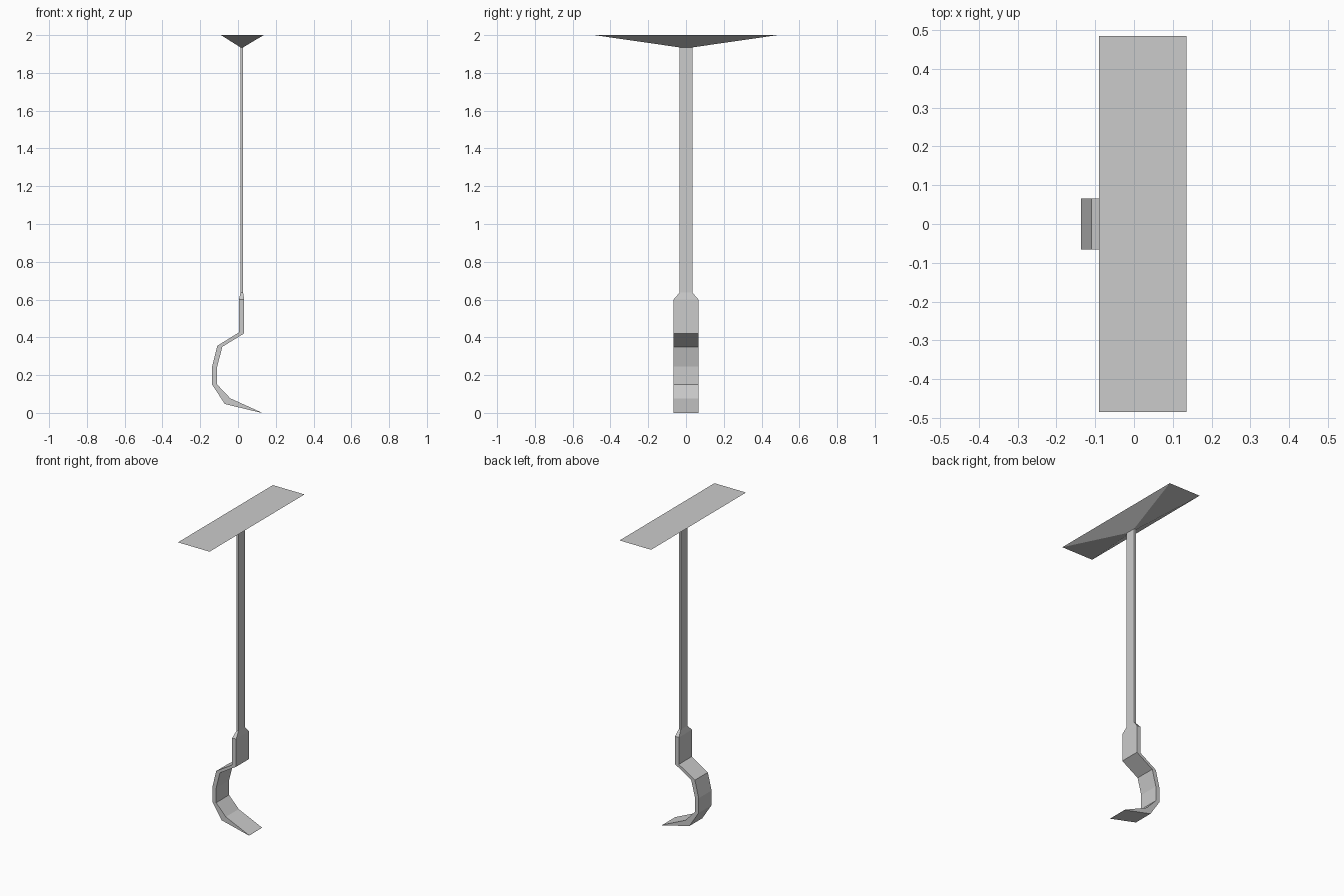
import bpy, bmesh

if "Cube" in bpy.data.objects:
    bpy.data.objects.remove(bpy.data.objects["Cube"])


def loft(name, rings, cap_start=False, cap_end=False):
    """Skin four-cornered rings given as ((x0, z0), (x1, z1), half_width)."""
    bm = bmesh.new()
    loops = []
    for (x0, z0), (x1, z1), w in rings:
        loops.append([bm.verts.new(p) for p in
                      ((x0, -w, z0), (x1, -w, z1), (x1, w, z1), (x0, w, z0))])
    for a, b in zip(loops, loops[1:]):
        for i in range(4):
            j = (i + 1) % 4
            bm.faces.new((a[i], a[j], b[j], b[i]))
    if cap_start:
        bm.faces.new(loops[0])
    if cap_end:
        bm.faces.new(loops[-1])
    bmesh.ops.remove_doubles(bm, verts=bm.verts, dist=1e-5)
    bmesh.ops.recalc_face_normals(bm, faces=bm.faces)
    mesh = bpy.data.meshes.new(name)
    bm.to_mesh(mesh)
    bm.free()
    obj = bpy.data.objects.new(name, mesh)
    bpy.context.collection.objects.link(obj)
    return obj


def level(x0, x1, z, w):
    return ((x0, z), (x1, z), w)


SHAFT = (0.013, 0.027)
SHAFT_W = 0.034
BLADE_W = 0.066

# Wide crossbar handle, tapering down into the shaft
loft("handle", [level(-0.09, 0.136, 2.0, 0.485),
                level(*SHAFT, 1.935, SHAFT_W)], cap_start=True)

# Long flat shaft
loft("shaft", [level(*SHAFT, 1.935, SHAFT_W), level(*SHAFT, 0.637, SHAFT_W)])

# Socket widening into the hooked blade: outer and inner profile points
hook = [((0.005, 0.600), (0.033, 0.600)),
        ((0.005, 0.426), (0.033, 0.421)),
        ((-0.110, 0.355), (-0.083, 0.350)),
        ((-0.137, 0.245), (-0.110, 0.245)),
        ((-0.137, 0.150), (-0.110, 0.150)),
        ((-0.070, 0.047), (-0.041, 0.077))]
rings = [level(*SHAFT, 0.637, SHAFT_W)]
rings += [(outer, inner, BLADE_W) for outer, inner in hook]
rings.append(((0.125, 0.0), (0.123, 0.003), BLADE_W))  # sharp tip
loft("hooked_blade", rings, cap_end=True)
